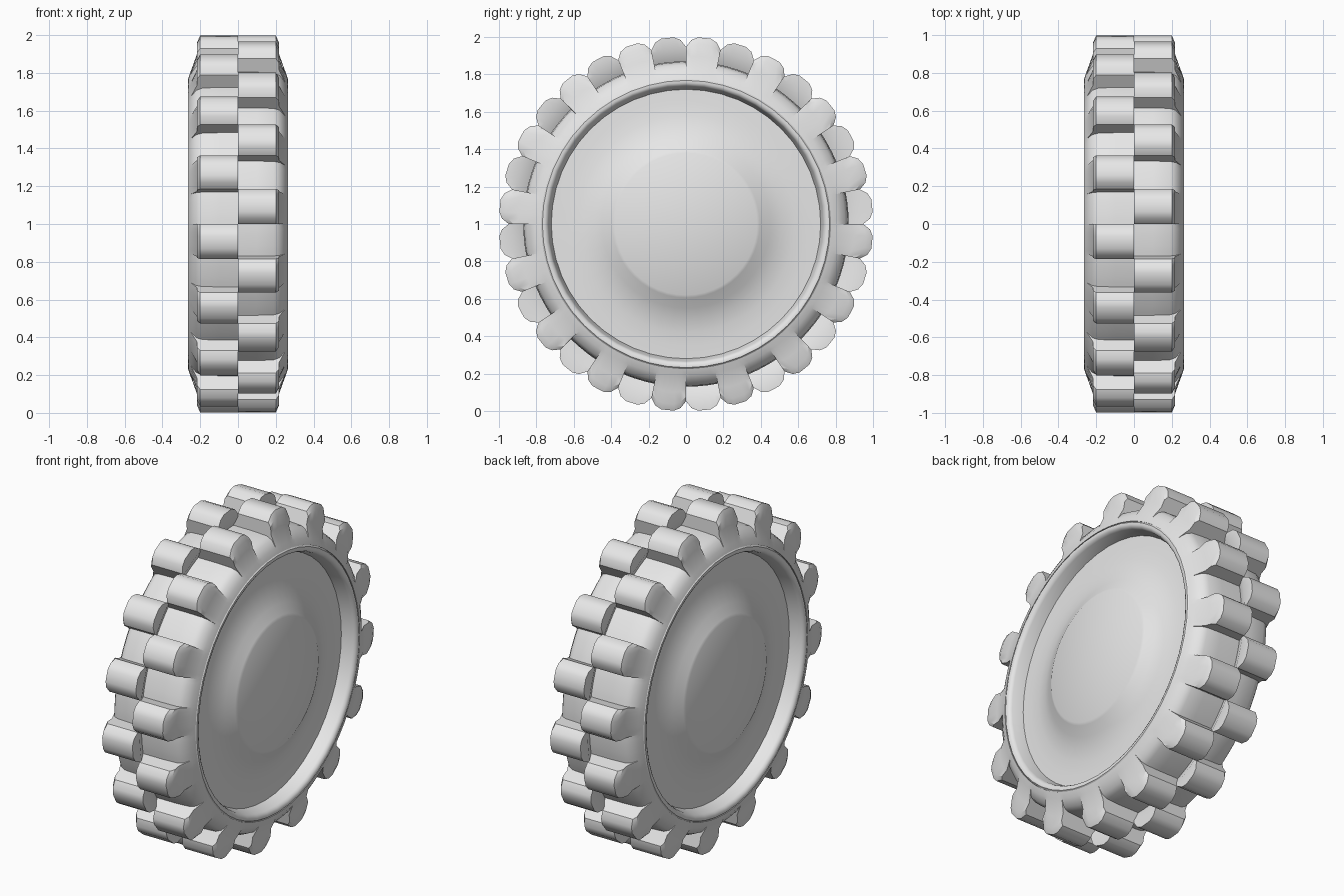
import bpy, bmesh, math

old = bpy.data.objects.get("Cube")
if old:
    bpy.data.objects.remove(old)

grey = bpy.data.materials.new("plain_grey")
grey.use_nodes = True
colour = (0.8, 0.8, 0.8, 1)
grey.diffuse_color = colour
grey.node_tree.nodes["Principled BSDF"].inputs["Base Color"].default_value = colour


def sweep(name, rows):
    """Skin closed cross-sections, given as (angle, [(x, radius)]), around the axle."""
    bm = bmesh.new()
    rings = [[bm.verts.new((x, r * math.cos(a), 1 + r * math.sin(a))) for x, r in pts]
             for a, pts in rows]
    count = len(rings[0])
    for i, ring in enumerate(rings):
        after = rings[(i + 1) % len(rings)]
        for j in range(count):
            k = (j + 1) % count
            bm.faces.new((ring[j], ring[k], after[k], after[j]))
    bmesh.ops.remove_doubles(bm, verts=bm.verts, dist=0.0005)
    if bm.calc_volume(signed=True) < 0:
        bmesh.ops.reverse_faces(bm, faces=bm.faces)
    mesh = bpy.data.meshes.new(name)
    bm.to_mesh(mesh)
    bm.free()
    mesh.materials.append(grey)
    obj = bpy.data.objects.new(name, mesh)
    bpy.context.collection.objects.link(obj)
    bpy.ops.object.select_all(action='DESELECT')
    obj.select_set(True)
    bpy.context.view_layer.objects.active = obj
    bpy.ops.object.shade_smooth_by_angle(angle=math.radians(38))
    return obj


def flip(points):
    return [(-x, r) for x, r in reversed(points)]


# Tyre half-sections, from bead to centre line: groove and tread block
GROOVE = [(.262, .775), (.25, .81), (.222, .85), (.19, .865), (.1, .87), (-.03, .87)]
BLOCK = [(.262, .775), (.25, .81), (.218, .9), (.216, .965), (.2, 1), (0, 1)]
# Position along a block and how far it is raised there
CROWN = [(0, .6), (.15, .88), (.33, 1), (.67, 1), (.85, .88), (1, .6)]
SECTORS = 32

rows = []
for s in range(SECTORS):
    for t, h in CROWN:
        raised = [(bx, gr + (br - gr) * h) for (gx, gr), (bx, br) in zip(GROOVE, BLOCK)]
        left, right = (raised, GROOVE) if s % 2 else (GROOVE, raised)
        section = left + [(0, .93)] + flip(right)
        rows.append(((s + t) * math.tau / SECTORS, section))
sweep("tyre", rows)

# Wheel disc: flat hub, shallow dish, rim wall and rounded bead, same on both sides
HALF = [(.266, 0), (.266, .38), (.258, .395), (.228, .45), (.202, .51), (.188, .58),
        (.182, .65), (.18, .72), (.245, .735), (.258, .742), (.265, .755),
        (.265, .768), (.252, .78)]
DISC_SIDES = 48
disc = HALF + flip(HALF)
sweep("wheel_disc", [(i * math.tau / DISC_SIDES, disc) for i in range(DISC_SIDES)])
